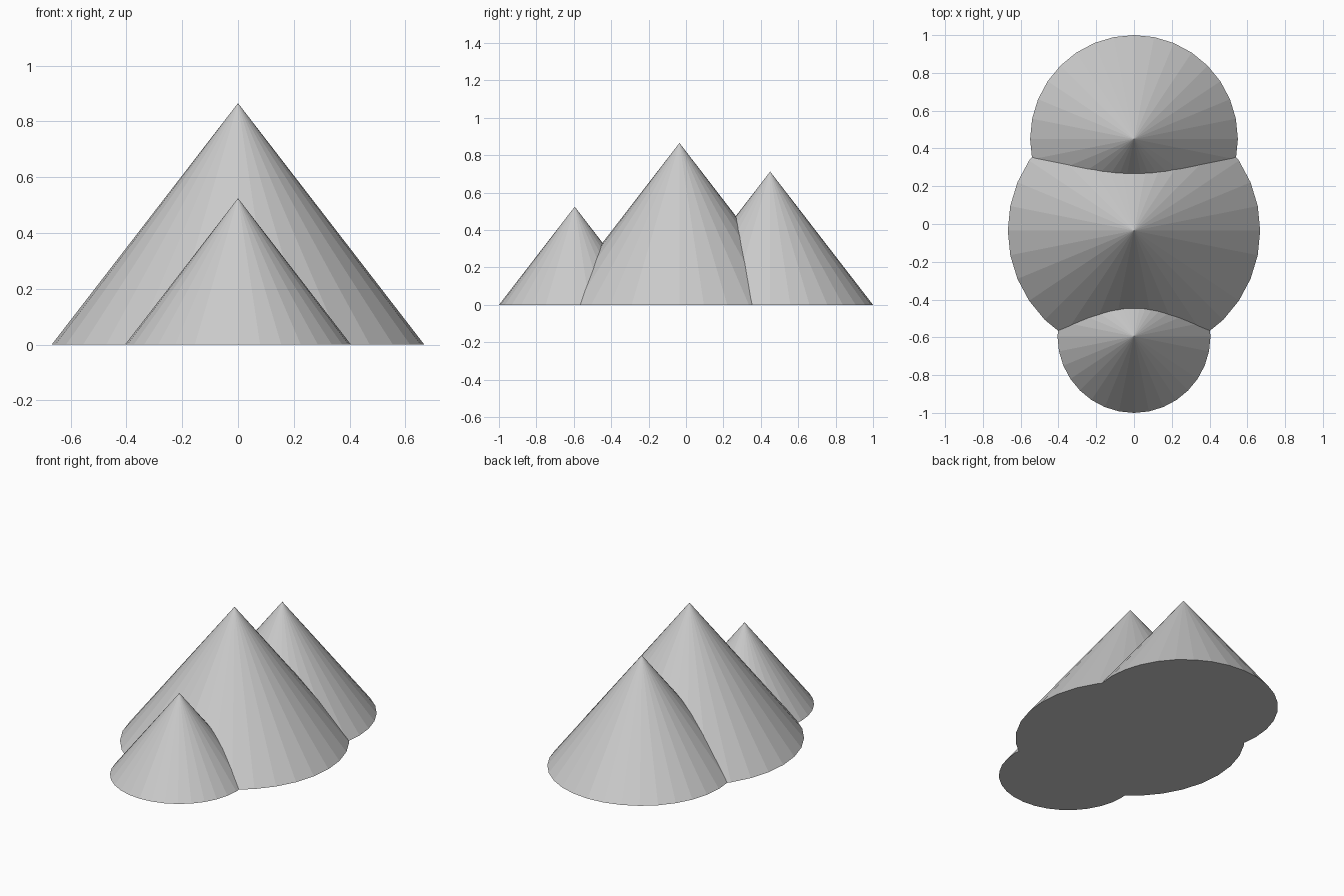
import bpy

if "Cube" in bpy.data.objects:
    bpy.data.objects.remove(bpy.data.objects["Cube"])

SLOPE = 1.296  # height over base radius, shared by all peaks


def peak(name, y, radius):
    """Flat-shaded cone standing on the ground."""
    height = radius * SLOPE
    bpy.ops.mesh.primitive_cone_add(vertices=32, radius1=radius, radius2=0,
                                    depth=height, location=(0, y, height / 2))
    bpy.context.object.name = name


# Three overlapping peaks in a row
peak("main_peak", -0.035, 0.668)
peak("back_peak", 0.45, 0.55)
peak("front_peak", -0.595, 0.405)
